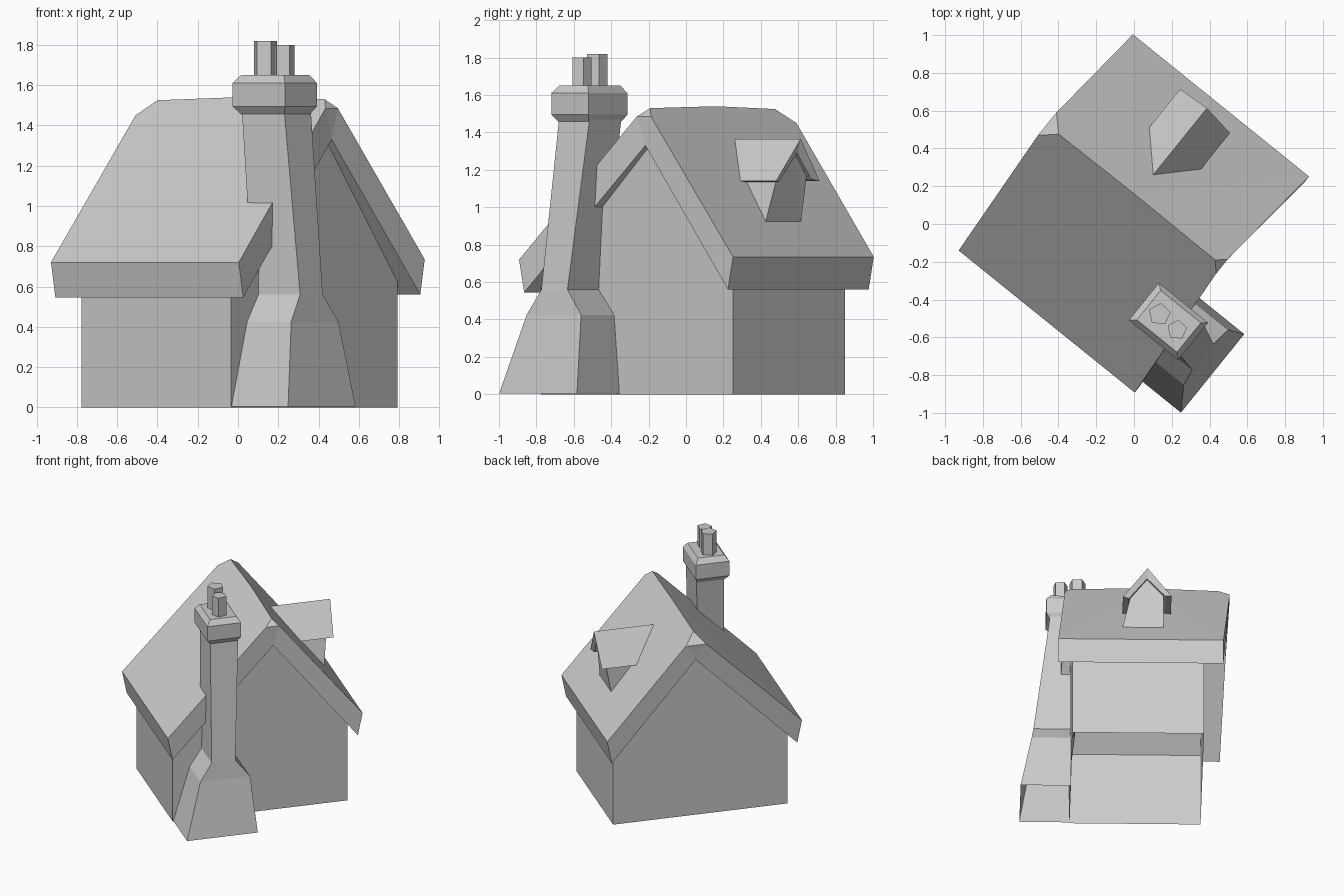
import bpy, bmesh
from math import radians, sin, cos, tau
from mathutils import Matrix

if "Cube" in bpy.data.objects:
    bpy.data.objects.remove(bpy.data.objects["Cube"])

# House frame: local x runs along the ridge, local y across it
FRAME = Matrix.Translation((0, 0.055, 0)) @ Matrix.Rotation(radians(-38.9), 4, 'Z')


def make(name, verts, faces):
    bm = bmesh.new()
    vs = [bm.verts.new(v) for v in verts]
    for f in faces:
        bm.faces.new([vs[i] for i in f])
    bmesh.ops.triangulate(bm, faces=[f for f in bm.faces if len(f.verts) > 4])
    bmesh.ops.recalc_face_normals(bm, faces=bm.faces)
    me = bpy.data.meshes.new(name)
    bm.to_mesh(me)
    bm.free()
    ob = bpy.data.objects.new(name, me)
    bpy.context.collection.objects.link(ob)
    ob.matrix_world = FRAME
    return ob


def loft(name, rings, bottom=True, skip=()):
    """Skin equal-sized rings; cap the ends; leave out the sides in skip."""
    n = len(rings[0])
    faces = [tuple(range((len(rings) - 1) * n, len(rings) * n))]
    if bottom:
        faces.append(tuple(range(n)))
    for r in range(len(rings) - 1):
        for i in range(n):
            j = (i + 1) % n
            if i not in skip:
                faces.append((r * n + i, r * n + j, (r + 1) * n + j, (r + 1) * n + i))
    return make(name, [p for ring in rings for p in ring], faces)


def rect(x0, x1, y0, y1, z):
    return [(x0, y0, z), (x1, y0, z), (x1, y1, z), (x0, y1, z)]


# Gabled house body: open floor, roof closes the top
profile = [(-.668, 0), (.65, 0), (.65, .64), (.08, 1.35), (-.668, .605)]
loft("house_walls", [[(x, y, z) for y, z in profile] for x in (-.46, .494)], skip=(0, 2, 3))


# Main roof: thick chevron with clipped ridge ends
def roof_end(x_eave, x_top, x_apex, y_l, y_r, z_top):
    return [(x_eave, -.735, .72), (x_top, y_l, z_top), (x_top, y_r, z_top),
            (x_eave, .735, .735), (x_eave, .70, .56), (x_apex, .08, 1.33),
            (x_eave, -.70, .545)]


verts = roof_end(-.6, -.656, -.645, .003, .159, 1.45)
verts += roof_end(.598, .538, .533, .025, .123, 1.485)
verts += [(-.575, .077, 1.525), (-.066, .082, 1.54), (.489, .079, 1.53)]
faces = [(0, 1, 14, 15), (0, 15, 7), (7, 15, 16, 8),      # front slope
         (3, 2, 14, 15), (3, 15, 10), (10, 15, 16, 9),    # back slope
         (1, 2, 14), (8, 9, 16),                          # clipped ends
         (3, 4, 11, 10), (4, 5, 12, 11), (5, 6, 13, 12), (6, 0, 7, 13)]
for k in (0, 7):                                          # gable edges
    faces += [(k, k + 1, k + 5, k + 6), (k + 1, k + 2, k + 5), (k + 2, k + 3, k + 4, k + 5)]
make("main_roof", verts, faces)

# Dormer walls, flared and set back towards the bottom
dormer = [(-.17, .575, .88), (.14, .575, .88), (.075, .612, 1.15),
          (-.045, .64, 1.31), (-.165, .625, 1.17)]
loft("dormer_walls", [[(x, .25, z) for x, y, z in dormer], dormer])

# Dormer roof, running back into the main slope
chevron = [(-.224, 1.14, .40, .667), (-.05, 1.365, .21, .677), (.128, 1.14, .40, .651),
           (.085, 1.135, .40, .635), (-.047, 1.29, .25, .655), (-.18, 1.15, .40, .645)]
make("dormer_roof",
     [(x, y0, z) for x, z, y0, y1 in chevron] + [(x, y1, z) for x, z, y0, y1 in chevron],
     [(i, (i + 1) % 6, (i + 1) % 6 + 6, i + 6) for i in range(6)]
     + [(k, k + 1, k + 4, k + 5) for k in (0, 6)]
     + [(k + 1, k + 2, k + 3, k + 4) for k in (0, 6)])

# Chimney: flared hollow base, leaning shaft
loft("chimney_stack", [
    rect(.49, .855, -.664, -.13, 0.005),
    rect(.48, .775, -.54, -.166, .425),
    rect(.46, .76, -.451, -.272, .56),
    rect(.37, .64, -.427, -.217, 1.47)], bottom=False)

# Chimney cap with chamfered top and bottom
loft("chimney_cap", [
    rect(.365, .64, -.427, -.225, 1.455),
    rect(.333, .668, -.457, -.203, 1.495),
    rect(.333, .668, -.457, -.203, 1.61),
    rect(.365, .638, -.428, -.228, 1.65)])

# Five-sided chimney pots (placed in world axes)
for i, (x, y, r, top) in enumerate([(.135, -.478, .06, 1.82), (.228, -.56, .054, 1.80)]):
    rings = [[(x + r * cos(tau * k / 5 + .2), y + r * sin(tau * k / 5 + .2), z)
              for k in range(5)] for z in (1.6, top)]
    loft(f"chimney_pot_{i + 1}", rings).matrix_world = Matrix.Identity(4)
